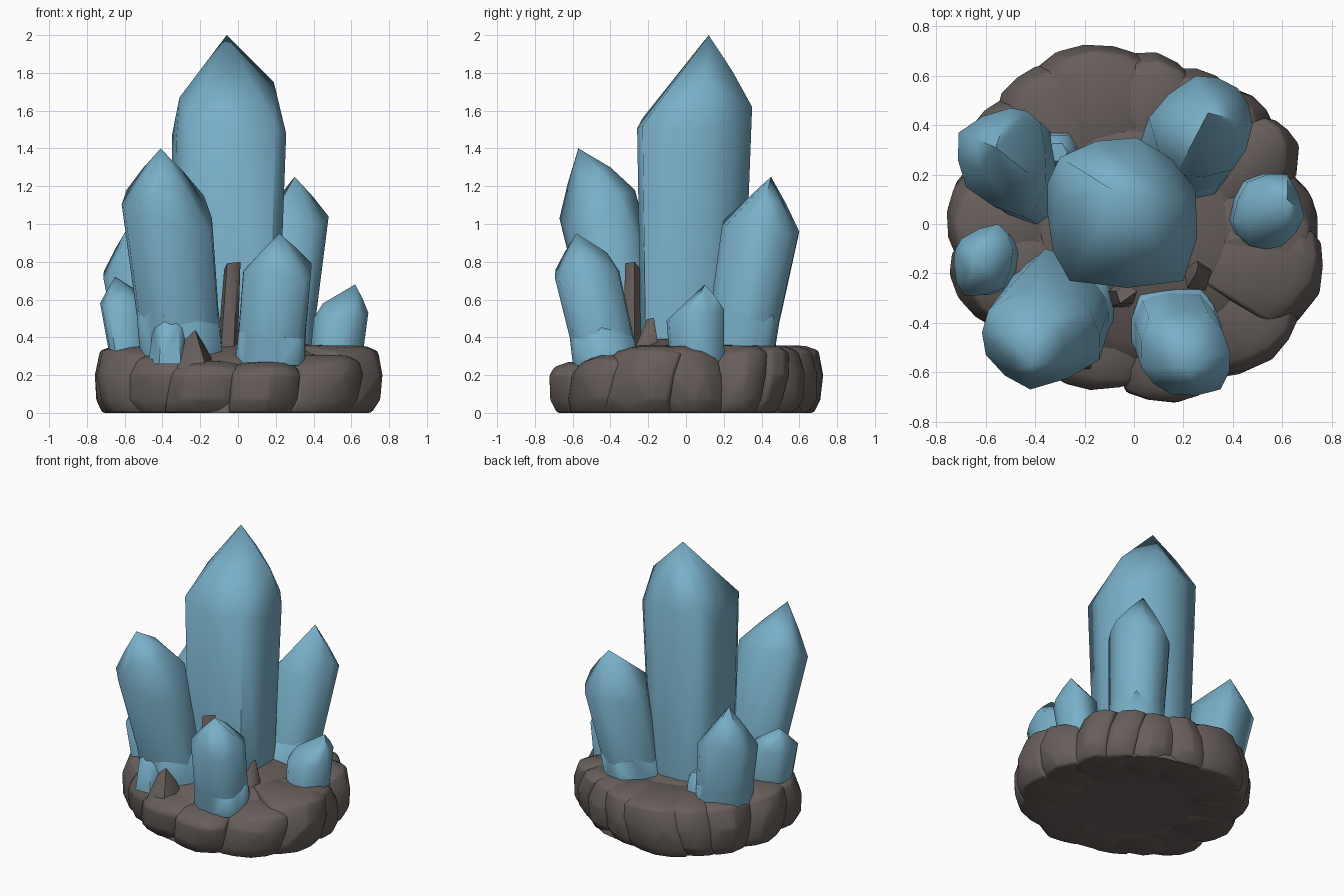
import bpy, bmesh, math, random
from mathutils import Vector

if "Cube" in bpy.data.objects:
    bpy.data.objects.remove(bpy.data.objects["Cube"])

random.seed(4)


def material(name, rgb):
    m = bpy.data.materials.new(name)
    m.diffuse_color = (*rgb, 1)
    m.use_nodes = True
    m.node_tree.nodes["Principled BSDF"].inputs["Base Color"].default_value = m.diffuse_color
    return m


BLUE = material("crystal blue", (0.19, 0.43, 0.58))
BROWN = material("rock brown", (0.135, 0.113, 0.105))


def hull(name, points, mat, bevel=0.0, smooth=40):
    """Convex faceted solid around the points, optionally with rounded edges."""
    bm = bmesh.new()
    for p in points:
        bm.verts.new(p)
    res = bmesh.ops.convex_hull(bm, input=bm.verts[:])
    dead = {v for v in res["geom_interior"] + res["geom_unused"]
            if isinstance(v, bmesh.types.BMVert)}
    bmesh.ops.delete(bm, geom=list(dead), context='VERTS')
    bmesh.ops.dissolve_limit(bm, angle_limit=math.radians(4),
                             verts=bm.verts[:], edges=bm.edges[:])
    if bevel:
        edges = [e for e in bm.edges if e.calc_face_angle(0) > math.radians(22)]
        bmesh.ops.bevel(bm, geom=edges, offset=bevel, offset_type='OFFSET',
                        segments=2, profile=0.5, affect='EDGES', clamp_overlap=True)
    bmesh.ops.recalc_face_normals(bm, faces=bm.faces[:])
    me = bpy.data.meshes.new(name)
    bm.to_mesh(me)
    bm.free()
    me.materials.append(mat)
    me.shade_smooth()
    me.set_sharp_from_angle(angle=math.radians(smooth))
    ob = bpy.data.objects.new(name, me)
    bpy.context.collection.objects.link(ob)
    return ob


def crystal(name, base, scale, tip, shoulder, extra=(), flare=1.0):
    """Leaning crystal: foot ring, soft-cornered shoulder, pointed tip, flared foot."""
    ring = [Vector(p) for p in shoulder]
    mid = sum(ring, Vector()) / len(ring)
    # soften the six corners with bulged side points
    soft = []
    for p, q in zip(ring, ring[1:] + ring[:1]):
        m = (p + q) / 2
        m += (m - mid) * 0.10
        m.z = (p.z + q.z) / 2 - 0.07 * (tip[2] - mid.z)
        soft += [p, m]
    tip = Vector(tip)
    cone = [p.lerp(tip, 0.5) + (p - mid) * 0.03 for p in ring]
    foot = [Vector((base[0] + (p.x - mid.x) * scale,
                    base[1] + (p.y - mid.y) * scale, 0.25)) for p in soft]
    hull(name, foot + soft + cone + [Vector(p) for p in extra] + [tip], BLUE, 0, 60)
    if flare > 1:
        low, high = [], []
        b = Vector((base[0], base[1], 0.25))
        for f, s in zip(foot, soft):
            k = flare + random.uniform(-0.05, 0.05)
            low.append(b + (f - b) * k)
            high.append(f.lerp(s, random.uniform(0.3, 0.4)))
        hull(name + "_foot", low + high, BLUE, 0, 60)


# Large crystals
crystal("main_crystal", (-0.08, 0.04), 0.88, (-0.06, 0.12, 2.0),
        [(0.01, 0.35, 1.62), (0.25, 0.14, 1.50), (0.2, -0.23, 1.52),
         (-0.26, -0.23, 1.56), (-0.35, 0.04, 1.36), (-0.30, 0.27, 1.64)],
        [(0.19, 0.10, 1.75), (-0.31, 0.1, 1.67)])
crystal("front_left_crystal", (-0.30, -0.29), 0.87, (-0.41, -0.57, 1.40),
        [(-0.59, -0.35, 1.18), (-0.60, -0.53, 1.07), (-0.42, -0.67, 1.03),
         (-0.14, -0.55, 0.95), (-0.18, -0.35, 1.15), (-0.39, -0.27, 1.18)],
        [(-0.38, -0.4, 1.30), (-0.36, -0.10, 0.55)], 1.08)
crystal("back_right_crystal", (0.22, 0.27), 0.87, (0.30, 0.45, 1.25),
        [(0.06, 0.43, 0.95), (0.25, 0.60, 0.96), (0.42, 0.55, 0.95),
         (0.48, 0.40, 1.04), (0.40, 0.22, 1.00), (0.17, 0.20, 1.02)], (), 1.08)
crystal("front_right_crystal", (0.17, -0.42), 0.98, (0.22, -0.58, 0.95),
        [(0.03, -0.58, 0.75), (0.15, -0.69, 0.76), (0.35, -0.67, 0.70),
         (0.39, -0.52, 0.79), (0.30, -0.36, 0.75), (0.06, -0.38, 0.78)],
        [(0.2, -0.42, 0.85)], 1.08)
crystal("back_left_crystal", (-0.44, 0.21), 0.92, (-0.56, 0.31, 1.02),
        [(-0.71, 0.37, 0.75), (-0.50, 0.47, 0.80), (-0.38, 0.41, 0.75),
         (-0.36, 0.15, 0.82), (-0.45, 0.03, 0.75), (-0.68, 0.15, 0.72)], (), 1.08)

# Small crystals
crystal("small_left_crystal", (-0.57, -0.16), 0.87, (-0.65, -0.13, 0.72),
        [(-0.73, -0.16, 0.58), (-0.69, -0.29, 0.56), (-0.53, -0.26, 0.58),
         (-0.49, -0.10, 0.62), (-0.55, 0.00, 0.60), (-0.70, -0.06, 0.58)])
crystal("small_right_crystal", (0.51, 0.05), 0.95, (0.62, 0.10, 0.68),
        [(0.46, 0.17, 0.53), (0.62, 0.20, 0.55), (0.69, 0.03, 0.53),
         (0.60, -0.09, 0.50), (0.47, -0.09, 0.50), (0.40, 0.01, 0.50)],
        [(0.45, 0.03, 0.58)])


# Low crystal stubs at the feet of the big ones
def stub(name, x, y, r, top):
    pts = [(x + r * k * math.cos(a), y + r * k * math.sin(a), z)
           for z, k in ((0.26, 1.15), (top - 0.05, 0.9), (top, 0.45))
           for a in [i * math.pi / 3 for i in range(6)]]
    hull(name, pts, BLUE, 0, 50)


stub("front_stub", -0.36, -0.47, 0.10, 0.50)
stub("back_stub", -0.31, 0.29, 0.09, 0.48)


# Rock rim: each boulder gets an uneven top and slanting sides
def boulder(name, ang, R, w):
    a = math.radians(ang)
    out = Vector((math.cos(a), math.sin(a), 0))
    side = Vector((-out.y, out.x, 0))
    h = 0.355 - 0.085 * max(0, min(1, (-out.y * R - 0.35) / 0.35))
    lean = random.uniform(-0.035, 0.035)
    shear = random.uniform(-0.3, 0.3)
    pts = []
    for t in (-1, -0.55, 0, 0.55, 1):
        drop = 0.075 * t * t + lean * t
        for dr, z in ((0.05, 0.0), (0.01, 0.07), (0, 0.2), (0.04, h - 0.025), (0.11, h)):
            r = R - drop - dr + random.uniform(-0.012, 0.004)
            zz = z - (0.025 * t * t + lean * t * 0.4 if z > 0.22 else 0)
            pts.append(out * r + side * (t * w / 2 + shear * (zz - 0.17))
                       + Vector((0, 0, min(zz, 0.362))))
    for t in (-0.6, 0.6):
        for z in (0, h + 0.005):
            pts.append(out * 0.36 + side * (t * w / 2) + Vector((0, 0, z)))
    hull(name, pts, BROWN, 0.014, 45)


# (angle, outer radius, width)
RIM = [(106, .765, .42), (83, .705, .32), (60, .69, .34), (40, .71, .30),
       (25, .74, .28), (2, .755, .34), (-21, .80, .40), (-45, .785, .38),
       (-77, .75, .36), (-105, .705, .40), (-133, .72, .38), (-157, .775, .36),
       (176, .77, .36), (150, .77, .34), (129, .77, .32)]
for i, (ang, R, w) in enumerate(RIM):
    boulder(f"rim_rock_{i + 1}", ang, R, w)

# Rock floor between the crystals
floor = []
for r, z in ((0.64, 0.0), (0.61, 0.27), (0.48, 0.335), (0.25, 0.39)):
    for i in range(16):
        a = i * math.pi / 8
        y = r * math.sin(a)
        dz = -0.05 * max(0, -y - 0.2) / 0.4 if z else 0
        floor.append((r * math.cos(a), y, z + dz))
hull("rock_floor", floor, BROWN, 0, 60)


# Rock splinters wedged between crystals
def splinter(name, foot, r, top, rt):
    pts = []
    for c, k in ((foot, r), (top, rt)):
        for i in range(5):
            a = i * math.tau / 5 + 0.3
            pts.append((c[0] + k * math.cos(a), c[1] + k * math.sin(a),
                        c[2] + random.uniform(-0.04, 0.01)))
    hull(name, pts, BROWN, 0, 60)


splinter("front_splinter", (-0.06, -0.29, 0.28), 0.06, (-0.03, -0.285, 0.79), 0.045)
splinter("right_splinter", (0.25, -0.22, 0.28), 0.09, (0.26, -0.19, 0.50), 0.02)
splinter("left_splinter", (-0.24, -0.50, 0.27), 0.12, (-0.25, -0.46, 0.43), 0.04)
